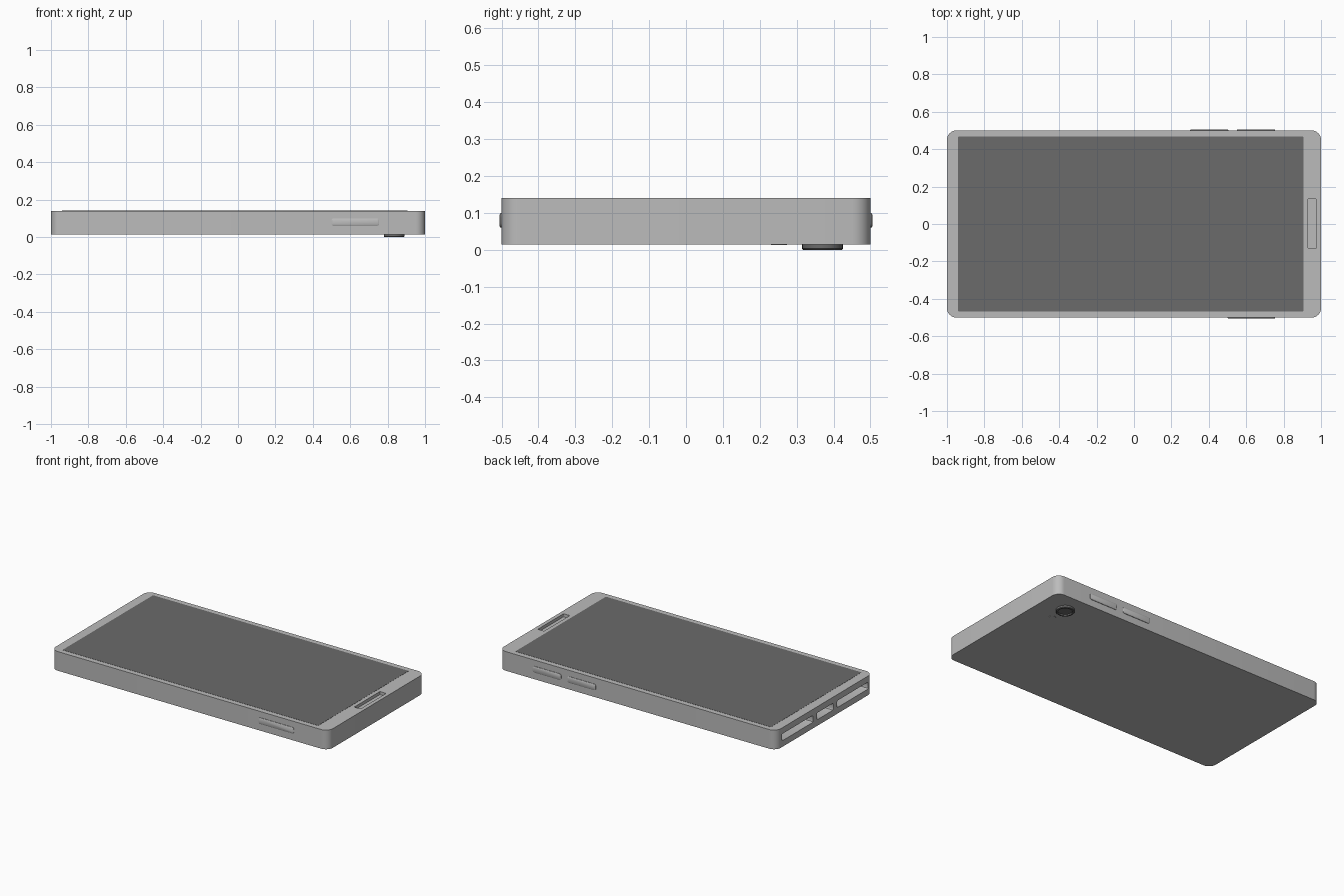
import bpy, bmesh, math

if "Cube" in bpy.data.objects:
    bpy.data.objects.remove(bpy.data.objects["Cube"])


def material(name, v):
    m = bpy.data.materials.new(name)
    m.diffuse_color = (v, v, v, 1)
    m.use_nodes = True
    m.node_tree.nodes["Principled BSDF"].inputs["Base Color"].default_value = m.diffuse_color
    return m


GREY = material("light_grey", 0.5)
DARK = material("dark_grey", 0.147)

# how local (u, v, w) maps to the world for each direction w
AXES = {
    "x": lambda u, v, w: (w, u, v),
    "y": lambda u, v, w: (u, w, v),
    "z": lambda u, v, w: (u, v, w),
}


def slab(name, mat, axis, u, v, r, rings, seg=8):
    """Rounded rectangle u[0]..u[1] by v[0]..v[1], lofted through (w, inset) rings."""
    cu, cv = (u[0] + u[1]) / 2, (v[0] + v[1]) / 2
    hu, hv = (u[1] - u[0]) / 2, (v[1] - v[0]) / 2
    bm = bmesh.new()
    loops = []
    for w, inset in rings:
        rad = max(r - inset, 0.0005)
        a, b = hu - inset - rad, hv - inset - rad
        loop = []
        for q, (su, sv) in enumerate(((1, 1), (-1, 1), (-1, -1), (1, -1))):
            for i in range(seg + 1):
                t = (q + i / seg) * math.pi / 2
                p = (cu + su * a + rad * math.cos(t), cv + sv * b + rad * math.sin(t), w)
                loop.append(bm.verts.new(AXES[axis](*p)))
        loops.append(loop)
    for lo, hi in zip(loops, loops[1:]):
        for i in range(len(lo)):
            j = (i + 1) % len(lo)
            bm.faces.new((lo[i], lo[j], hi[j], hi[i]))
    bm.faces.new(loops[0][::-1])
    bm.faces.new(loops[-1])
    bmesh.ops.remove_doubles(bm, verts=bm.verts, dist=1e-6)
    bmesh.ops.recalc_face_normals(bm, faces=bm.faces)
    mesh = bpy.data.meshes.new(name)
    bm.to_mesh(mesh)
    bm.free()
    mesh.materials.append(mat)
    ob = bpy.data.objects.new(name, mesh)
    bpy.context.collection.objects.link(ob)
    return ob


def select(ob):
    bpy.ops.object.select_all(action="DESELECT")
    ob.select_set(True)
    bpy.context.view_layer.objects.active = ob


# body
BOTTOM, TOP = 0.015, 0.14
body = slab("body", GREY, "z", (-1, 1), (-0.5, 0.5), 0.05, [(BOTTOM, 0), (TOP, 0)])

# speaker, charging and microphone slots in the left end, earpiece slot on top
cutters = [
    slab("end_slot_cutter", GREY, "x", y, (0.055, 0.1), 0.008, [(-1.05, 0), (-0.9, 0)], 3)
    for y in ((0.12, 0.44), (-0.09, 0.08), (-0.45, -0.13))
]
cutters.append(slab("earpiece_cutter", GREY, "z", (0.93, 0.975), (-0.13, 0.135), 0.005,
                    [(TOP - 0.02, 0), (TOP + 0.05, 0)], 3))
select(body)
for c in cutters:
    c.hide_render = True
    mod = body.modifiers.new("slot", "BOOLEAN")
    mod.operation = "DIFFERENCE"
    mod.solver = "EXACT"
    mod.object = c
    bpy.ops.object.modifier_apply(modifier=mod.name)
for c in cutters:
    bpy.data.objects.remove(c)

# screen
screen = slab("screen", DARK, "z", (-0.94, 0.905), (-0.467, 0.467), 0.001,
              [(TOP - 0.003, 0), (TOP + 0.001, 0)], 1)

# side buttons: one at the front, two at the back
parts = [body]
for name, side, x in (("power_button", -1, (0.5, 0.755)),
                      ("volume_down_button", 1, (0.3, 0.505)),
                      ("volume_up_button", 1, (0.55, 0.755))):
    parts.append(slab(name, GREY, "y", x, (0.06, 0.1), 0.012,
                      [(side * 0.49, 0), (side * 0.503, 0), (side * 0.506, 0.006)], 4))

# rear camera with a recessed lens, and the flash beside it
parts.append(slab("rear_camera", DARK, "z", (0.78, 0.89), (0.315, 0.425), 0.055,
                  [(0.02, 0), (0.003, 0), (0, 0.003), (0, 0.012), (0.008, 0.013)], 10))
parts.append(slab("flash", GREY, "z", (0.813, 0.857), (0.23, 0.274), 0.022,
                  [(0.018, 0), (0.013, 0)], 6))

for ob in parts:
    select(ob)
    bpy.ops.object.shade_smooth_by_angle(angle=math.radians(30))
